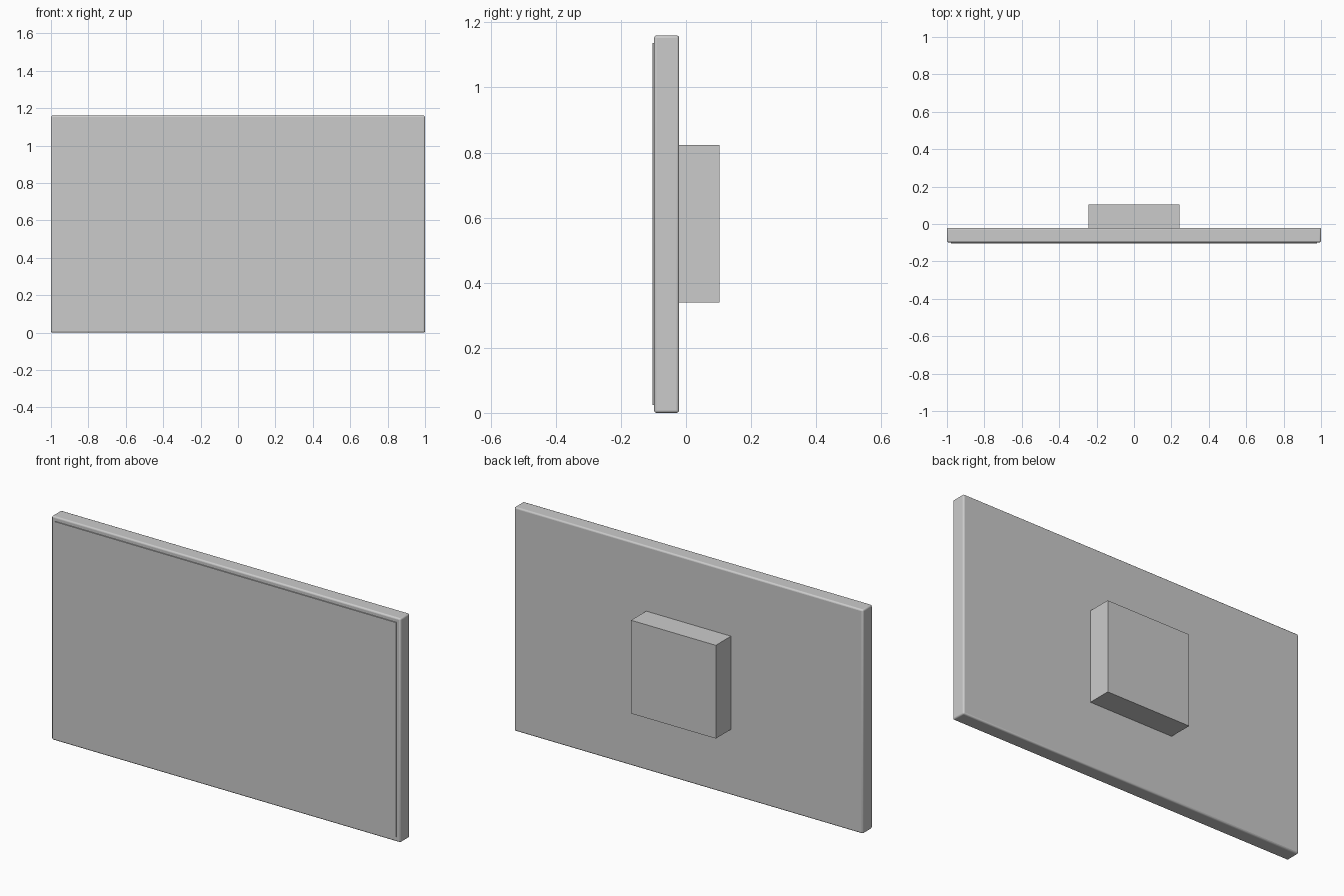
import bpy
import math

if "Cube" in bpy.data.objects:
    bpy.data.objects.remove(bpy.data.objects["Cube"])


def box(name, x, y, z, bevel=0.0):
    """Box spanning the given (min, max) ranges, with optional rounded edges."""
    spans = (x, y, z)
    bpy.ops.mesh.primitive_cube_add(size=1, location=[(a + b) / 2 for a, b in spans])
    ob = bpy.context.object
    ob.name = ob.data.name = name
    ob.scale = [b - a for a, b in spans]
    bpy.ops.object.transform_apply(location=False, rotation=False, scale=True)
    if bevel:
        mod = ob.modifiers.new("Rounded edges", "BEVEL")
        mod.width = bevel
        mod.segments = 3
        bpy.ops.object.shade_smooth_by_angle(angle=math.radians(35))
    return ob


# Flat panel housing with softened edges
box("panel_housing", (-1, 1), (-0.098, -0.021), (0, 1.16), bevel=0.008)

# Screen standing slightly proud of the housing front
box("screen", (-0.978, 0.978), (-0.103, -0.09), (0.025, 1.137))

# Square wall mount block on the back
box("wall_mount", (-0.243, 0.243), (-0.022, 0.103), (0.34, 0.823))
